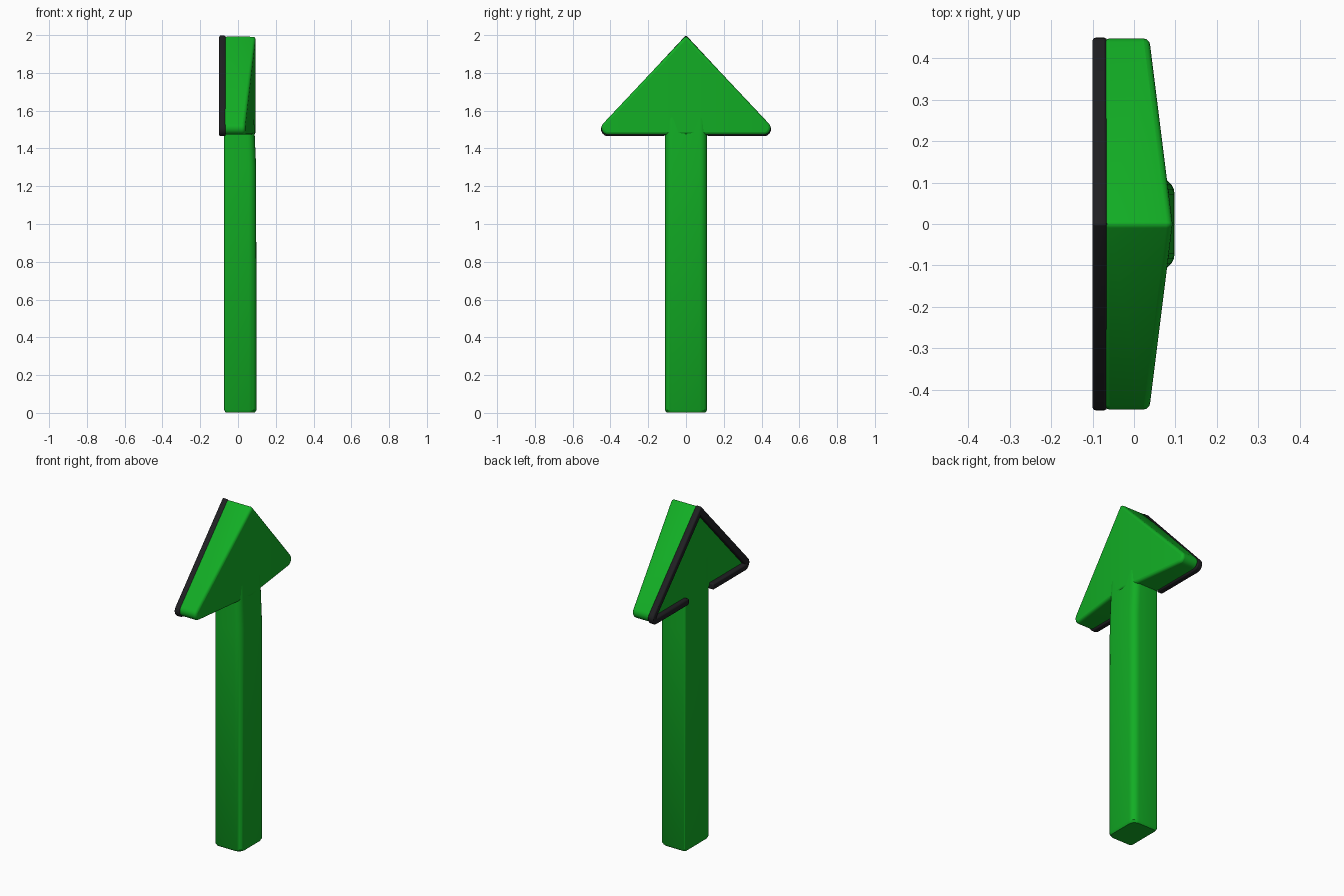
import bpy, bmesh, math

if "Cube" in bpy.data.objects:
    bpy.data.objects.remove(bpy.data.objects["Cube"])


def material(name, rgb):
    m = bpy.data.materials.new(name)
    m.diffuse_color = (*rgb, 1)
    m.use_nodes = True
    m.node_tree.nodes["Principled BSDF"].inputs["Base Color"].default_value = m.diffuse_color
    return m


GREEN = material("green", (0.006, 0.42, 0.018))
BLACK = material("black", (0.014, 0.014, 0.016))
BACK = -0.073          # plane of the green back faces


def finish(name, bm, mat, bevel=0.0, segments=3, mirror=False):
    """Turn a bmesh into a smooth-shaded object, optionally mirrored in y."""
    bmesh.ops.recalc_face_normals(bm, faces=bm.faces)
    me = bpy.data.meshes.new(name)
    bm.to_mesh(me)
    bm.free()
    ob = bpy.data.objects.new(name, me)
    bpy.context.collection.objects.link(ob)
    me.materials.append(mat)
    if mirror:
        mod = ob.modifiers.new("mirror", 'MIRROR')
        mod.use_axis = (False, True, False)
        mod.use_clip = True
    if bevel:
        mod = ob.modifiers.new("bevel", 'BEVEL')
        mod.width = bevel
        mod.segments = segments
        mod.limit_method = 'ANGLE'
        mod.angle_limit = math.radians(40)
    bpy.context.view_layer.objects.active = ob
    ob.select_set(True)
    bpy.ops.object.shade_smooth_by_angle(angle=math.radians(35))
    ob.select_set(False)
    return ob


def loft(bm, rings, cap=True):
    """Bridge equally sized closed rings of points and cap both ends."""
    vs = [[bm.verts.new(p) for p in r] for r in rings]
    n = len(vs[0])
    for a, b in zip(vs, vs[1:]):
        for i in range(n):
            j = (i + 1) % n
            bm.faces.new((a[i], a[j], b[j], b[i]))
    if cap:
        bm.faces.new(vs[0])
        bm.faces.new(vs[-1])


def half_outline(r, low):
    """Half arrowhead (y, z) around the tip, with corner radius r."""
    pts = []
    for i in range(9):
        a = math.radians(43 - 133 * i / 8)
        pts.append((0.413 + r * math.cos(a), low + 0.036 + r * math.sin(a)))
    return pts


# Shaft: rounded on the front, crisper at the back, slightly thinner near the head
def shaft_ring(z, front):
    half = []
    for cx, r, a0 in ((front - 0.04, 0.04, 0), (BACK + 0.012, 0.012, 90)):
        for i in range(6):
            a = math.radians(a0 + 18 * i)
            half.append((cx + r * math.cos(a), 0.112 - r + r * math.sin(a), z))
    return half + [(x, -y, z) for x, y, z in reversed(half)]


bm = bmesh.new()
loft(bm, [[(x * 0.92, y * 0.93, z) for x, y, z in shaft_ring(0.003, 0.098)],
          shaft_ring(0.016, 0.098), shaft_ring(1.3, 0.096),
          shaft_ring(1.55, 0.085), shaft_ring(1.66, 0.078)])
finish("shaft", bm, GREEN)

# Head: half a triangle whose front slopes back from the centre ridge, mirrored
outline = [(0, 1.998)] + half_outline(0.035, 1.472) + [(0, 1.473)]


def front_x(y):
    return 0.093 - 0.125 * y


bm = bmesh.new()
back = [bm.verts.new((BACK, y, z)) for y, z in outline]
front = [bm.verts.new((front_x(y), y, z)) for y, z in outline]
for i in range(len(outline) - 1):
    bm.faces.new((back[i], back[i + 1], front[i + 1], front[i]))
bm.faces.new(back)
bm.faces.new(front)
finish("head", bm, GREEN, bevel=0.014, mirror=True)

# Rim: raised band along the head's back edge, stopping at the shaft
w = 0.036
outer = [(0, 2.0)] + half_outline(0.037, 1.466) + [(0.112, 1.465)]
inner = [(0, 2.0 - w / 0.68)] + half_outline(0.001, 1.466) + [(0.112, 1.465 + w)]
bm = bmesh.new()
layers = [[[bm.verts.new((x, y, z)) for y, z in line] for line in (outer, inner)]
          for x in (-0.1, BACK + 0.008)]
(o0, i0), (o1, i1) = layers
for k in range(len(outer) - 1):
    for a, b in ((o0, i0), (i0, i1), (i1, o1), (o1, o0)):
        bm.faces.new((a[k], a[k + 1], b[k + 1], b[k]))
bm.faces.new((o0[-1], i0[-1], i1[-1], o1[-1]))
finish("head_rim", bm, BLACK, bevel=0.007, segments=2, mirror=True)
